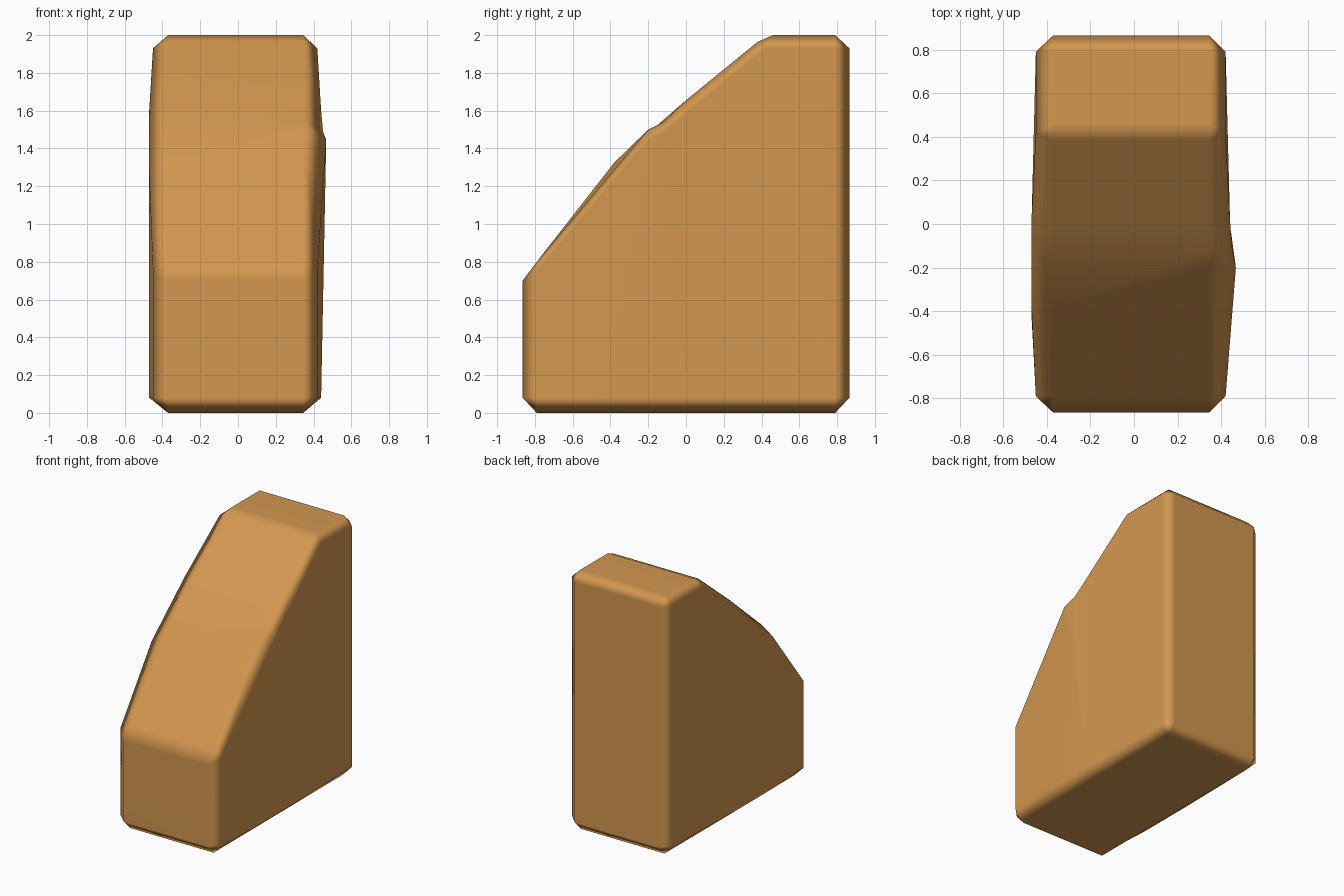
import bpy, bmesh

if "Cube" in bpy.data.objects:
    bpy.data.objects.remove(bpy.data.objects["Cube"])

# Corner stations around the wedge outline: side-rail point (x, y, z) for left and right,
# then the outline points (y, z) left and right; two outline points make a chamfer.
def both(xl, xr, y, z, *outline):
    return (xl, y, z), (xr, y, z), outline, outline

stations = [
    both(-0.45, 0.42, -0.79, 0.08, (-0.79, 0.0), (-0.865, 0.08)),      # 0 front bottom
    both(-0.45, 0.42, -0.79, 0.75, (-0.865, 0.70), (-0.79, 0.80)),     # 1 front top
    ((-0.47, -0.38, 1.26), (0.467, -0.20, 1.445), [(-0.38, 1.325)], [(-0.20, 1.50)]),  # 2 crease
    ((-0.47, -0.38, 1.26), (0.45, -0.11, 1.49), [(-0.38, 1.325)], [(-0.12, 1.54)]),    # 3 crease
    both(-0.47, 0.44, 0.02, 1.60, (0.0, 1.655)),                       # 4 slope middle
    both(-0.45, 0.42, 0.42, 1.93, (0.38, 1.965), (0.46, 2.0)),         # 5 slope top
    both(-0.45, 0.42, 0.79, 1.93, (0.79, 2.0), (0.865, 1.93)),         # 6 back top
    both(-0.45, 0.42, 0.79, 0.08, (0.865, 0.08), (0.79, 0.0)),         # 7 back bottom
    both(-0.47, 0.44, 0.0, 0.08, (0.0, 0.0)),                          # 8 bottom middle
    both(-0.47, 0.44, -0.42, 0.08, (-0.42, 0.0)),                      # 9 bottom front middle
]
side_patches = [(0, 1, 2, 9), (2, 8, 9), (2, 3, 4, 8), (4, 5, 6, 7, 8)]
INNER = (-0.37, 0.345)

bm = bmesh.new()
cache = {}

def vert(co):
    if co not in cache:
        cache[co] = bm.verts.new(co)
    return cache[co]

def face(points):
    vs = list(dict.fromkeys(vert(p) for p in points))
    if len(vs) > 2:
        bm.faces.new(vs)

# Flatten the outline into (station, left point, right point)
ring = []
for i, (_, _, left, right) in enumerate(stations):
    for l, r in zip(left, right):
        ring.append((i, (INNER[0], *l), (INNER[1], *r)))

# Outline band and the chamfers joining it to both side rails
for (i, l0, r0), (j, l1, r1) in zip(ring, ring[1:] + ring[:1]):
    face([l0, r0, r1, l1])
    face([l0, l1, stations[j][0], stations[i][0]])
    face([r1, r0, stations[i][1], stations[j][1]])

# Gently bulging side faces
for patch in side_patches:
    face([stations[i][0] for i in patch])
    face([stations[i][1] for i in reversed(patch)])

bmesh.ops.recalc_face_normals(bm, faces=bm.faces[:])
for f in bm.faces:
    f.smooth = True
mesh = bpy.data.meshes.new("wedge_block")
bm.to_mesh(mesh)
bm.free()
block = bpy.data.objects.new("wedge_block", mesh)
bpy.context.collection.objects.link(block)

# Broad faces stay flat, chamfers blend softly
wn = block.modifiers.new("soft_edges", 'WEIGHTED_NORMAL')
wn.weight = 90

mat = bpy.data.materials.new("warm_tan")
mat.diffuse_color = (0.65, 0.31, 0.08, 1)
mat.use_nodes = True
mat.node_tree.nodes["Principled BSDF"].inputs["Base Color"].default_value = mat.diffuse_color
mesh.materials.append(mat)
